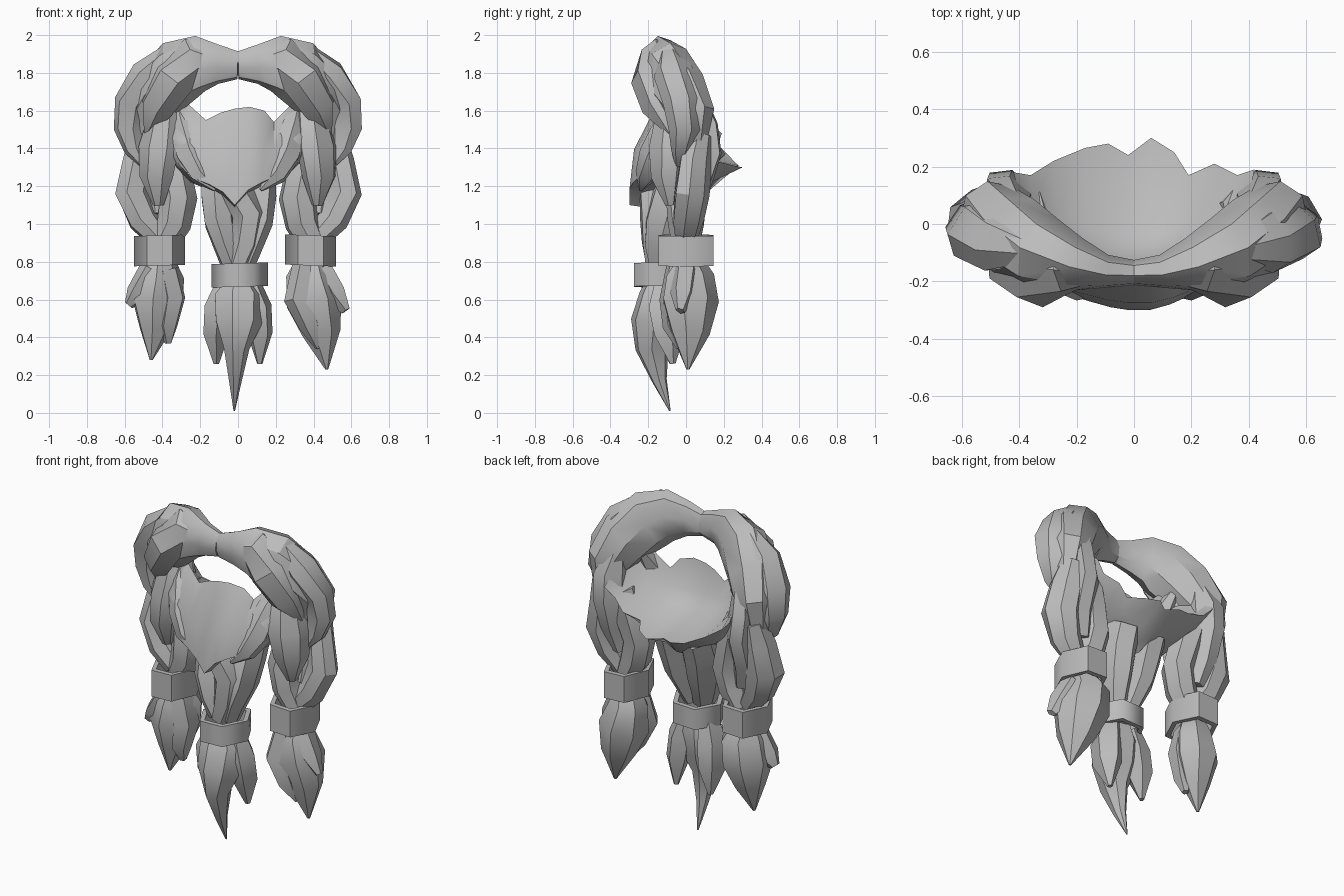
import bpy, bmesh, math
from mathutils import Vector

grey = bpy.data.materials.new("hair grey")
grey.diffuse_color = (0.5, 0.5, 0.5, 1)


def finish(name, bm, angle=34):
    bmesh.ops.recalc_face_normals(bm, faces=bm.faces)
    me = bpy.data.meshes.new(name)
    bm.to_mesh(me)
    bm.free()
    ob = bpy.data.objects.new(name, me)
    bpy.context.collection.objects.link(ob)
    me.materials.append(grey)
    bpy.ops.object.select_all(action='DESELECT')
    ob.select_set(True)
    bpy.context.view_layer.objects.active = ob
    bpy.ops.object.shade_smooth_by_angle(angle=math.radians(angle))
    return ob


def loft(name, rings, closed=False, angle=34):
    bm = bmesh.new()
    vs = [[bm.verts.new(p) for p in r] for r in rings]
    n = len(vs[0])
    for a, b in zip(vs, vs[1:] + (vs[:1] if closed else [])):
        for i in range(n):
            j = (i + 1) % n
            bm.faces.new((a[i], a[j], b[j], b[i]))
    if not closed:
        bm.faces.new(vs[0])
        bm.faces.new(vs[-1])
    return finish(name, bm, angle)


def strand(name, stations, sides=7, side=1, phase=0.0):
    """Tapered lock of hair; stations are x, y, z, half width, half depth."""
    pts = [Vector((s[0] * side, s[1], s[2])) for s in stations]
    rings = []
    for i, s in enumerate(stations):
        t = (pts[min(i + 1, len(pts) - 1)] - pts[max(i - 1, 0)]).normalized()
        out = Vector((pts[i].x * 1.1, -0.5, 0))
        out = (out - t * out.dot(t)).normalized()
        across = out.cross(t)
        rings.append([])
        for k in range(sides):
            a = (math.tau * k / sides + phase) * side
            rings[-1].append(pts[i] + across * math.cos(a) * s[3] + out * math.sin(a) * s[4])
    return loft(name, rings)


def band(name, x, y, z, rx, ry, h, tilt):
    """Open six-sided collar around a braid."""
    rings = []
    for r, dz in ((1, -h), (1, h), (0.8, h), (0.8, -h)):
        rings.append([])
        for k in range(6):
            a = math.tau * k / 6
            px = math.cos(a) * rx * r
            rings[-1].append((x + px, y + math.sin(a) * ry * r * 1.12, z + dz + px * tilt))
    return loft(name, rings, True, 62)


for s, label in ((1, "right"), (-1, "left")):
    # moustache sweep and its overlapping locks
    strand("moustache_" + label, [
        (0.0, -.17, 1.84, .075, .045), (.10, -.165, 1.845, .105, .06),
        (.20, -.14, 1.85, .15, .095), (.31, -.11, 1.81, .175, .135),
        (.42, -.04, 1.70, .165, .145), (.49, .03, 1.57, .13, .12),
        (.51, .03, 1.44, .08, .08), (.50, -.01, 1.34, .02, .02)], 8, s, .2)
    strand("front_lock_" + label, [
        (.12, -.17, 1.86, .06, .03), (.24, -.16, 1.88, .11, .085),
        (.34, -.18, 1.77, .12, .11), (.43, -.14, 1.62, .10, .09),
        (.48, -.08, 1.48, .02, .02)], 6, s, .25)
    strand("outer_lock_" + label, [
        (.36, -.08, 1.91, .05, .06), (.46, -.06, 1.79, .10, .12),
        (.54, -.01, 1.64, .09, .135), (.56, .0, 1.50, .08, .11),
        (.54, -.02, 1.39, .05, .07), (.50, -.04, 1.31, .015, .02)], 7, s, .4)
    # plaited side braid
    strand("braid_front_" + label, [
        (.35, -.02, 1.66, .04, .03), (.39, -.08, 1.56, .09, .08),
        (.42, -.10, 1.40, .125, .085), (.43, -.10, 1.25, .10, .08),
        (.42, -.08, 1.10, .03, .03)], 7, s, .3)
    strand("braid_outer_" + label, [
        (.50, .07, 1.47, .07, .07), (.525, .05, 1.33, .075, .10),
        (.555, .03, 1.16, .085, .11), (.50, .01, 1.02, .08, .09),
        (.42, .0, .92, .06, .06)], 7, s)
    strand("braid_inner_" + label, [
        (.39, .06, 1.44, .09, .08), (.35, .03, 1.29, .10, .10),
        (.315, .0, 1.13, .095, .115), (.34, .0, 1.0, .09, .10),
        (.39, .0, .9, .07, .08)], 7, s, .5)
    strand("braid_back_" + label, [
        (.42, .06, 1.66, .05, .05), (.44, .09, 1.52, .10, .07), (.43, .11, 1.38, .10, .07),
        (.44, .06, 1.2, .08, .07), (.42, .03, 1.05, .05, .06)], 6, s)

# side bands
band("right_band", .385, 0, .86, .135, .15, .08, -.04)
band("left_band", -.415, 0, .86, .135, .15, .08, .03)
# right braid tail
strand("right_tail", [
    (.385, .01, .80, .08, .09), (.37, .02, .73, .11, .14), (.40, .02, .59, .145, .16),
    (.44, .02, .42, .10, .11), (.47, .01, .23, .008, .008)], 7)
strand("right_tail_inner", [
    (.34, -.05, .78, .05, .06), (.32, -.07, .60, .08, .07),
    (.38, -.07, .46, .06, .05), (.42, -.04, .34, .008, .01)], 5)
strand("right_tail_outer", [
    (.44, .0, .76, .06, .07), (.51, -.02, .63, .06, .07), (.57, -.03, .54, .02, .03)], 5)
# left braid tail
strand("left_tail", [
    (-.415, .01, .80, .08, .09), (-.41, .02, .72, .11, .14), (-.43, .02, .59, .13, .15),
    (-.44, .01, .44, .08, .09), (-.46, .0, .28, .008, .008)], 7)
strand("left_tail_inner", [
    (-.37, -.02, .76, .05, .07), (-.34, -.02, .61, .06, .08),
    (-.37, -.02, .46, .05, .06), (-.37, .0, .37, .02, .02)], 5)
strand("left_tail_outer", [
    (-.46, -.02, .76, .06, .07), (-.53, -.03, .63, .06, .07), (-.58, -.03, .57, .02, .03)], 5)

# chin mass: hollow top sloping back to a lip, pointed at the front
sections = []
for x, rim, lip, low, yo, back in (
        (-.42, 1.55, 1.48, 1.36, .13, .18), (-.36, 1.60, 1.42, 1.28, .08, .17),
        (-.28, 1.65, 1.37, 1.20, .03, .22), (-.17, 1.55, 1.32, 1.16, .0, .265),
        (-.09, 1.59, 1.31, 1.12, -.02, .28), (-.02, 1.61, 1.30, 1.05, -.03, .24),
        (.06, 1.62, 1.30, 1.13, -.03, .30), (.14, 1.60, 1.31, 1.17, -.01, .25),
        (.19, 1.54, 1.33, 1.19, .01, .17), (.28, 1.63, 1.37, 1.23, .04, .21),
        (.36, 1.60, 1.42, 1.30, .08, .17), (.42, 1.55, 1.48, 1.38, .13, .19)):
    sections.append([(x * k, y, z) for k, y, z in (
        (1, -.13 + yo, rim), (.97, -.09 + yo, lip + .14), (.97, yo + .0, lip + .05),
        (1, back, lip), (.95, .12, (lip + low) / 2), (.9, -.08, low + .02),
        (.9, -.27 + yo, low + .05), (1, -.245 + yo, (rim + low) / 2 + .02))])
loft("chin_beard", sections, angle=40)
# locks lying on the sides of the chin
for s, label in ((1, "right"), (-1, "left")):
    strand("chin_lock_" + label, [
        (.32, -.03, 1.64, .03, .03), (.295, -.11, 1.52, .07, .06),
        (.255, -.17, 1.37, .085, .075), (.20, -.21, 1.26, .06, .06),
        (.12, -.24, 1.18, .01, .01)], 6, s)
    strand("middle_braid_" + label, [
        (.10, .0, 1.26, .10, .13), (.10, -.05, 1.14, .10, .14),
        (.09, -.09, 1.0, .09, .14), (.06, -.12, .88, .07, .11),
        (.03, -.13, .78, .06, .07)], 7, s, .3)
strand("middle_braid_front", [
    (-.02, -.18, 1.2, .08, .07), (.06, -.17, 1.05, .09, .08),
    (.04, -.17, .9, .08, .07), (0, -.16, .78, .06, .06)], 6)

# middle band and tail
band("middle_band", .01, -.135, .73, .15, .145, .062, .03)
strand("middle_tail", [
    (.0, -.13, .70, .07, .08), (.0, -.14, .62, .135, .11), (.0, -.17, .48, .13, .125),
    (-.01, -.18, .34, .07, .09), (-.015, -.14, .17, .035, .04), (-.02, -.085, .01, .004, .004)], 7)
for s, label in ((1, "right"), (-1, "left")):
    strand("middle_tail_" + label, [
        (.07, -.11, .69, .05, .06), (.105, -.11, .56, .075, .10),
        (.115, -.09, .42, .07, .09), (.115, -.07, .26, .015, .015)], 5, s)
